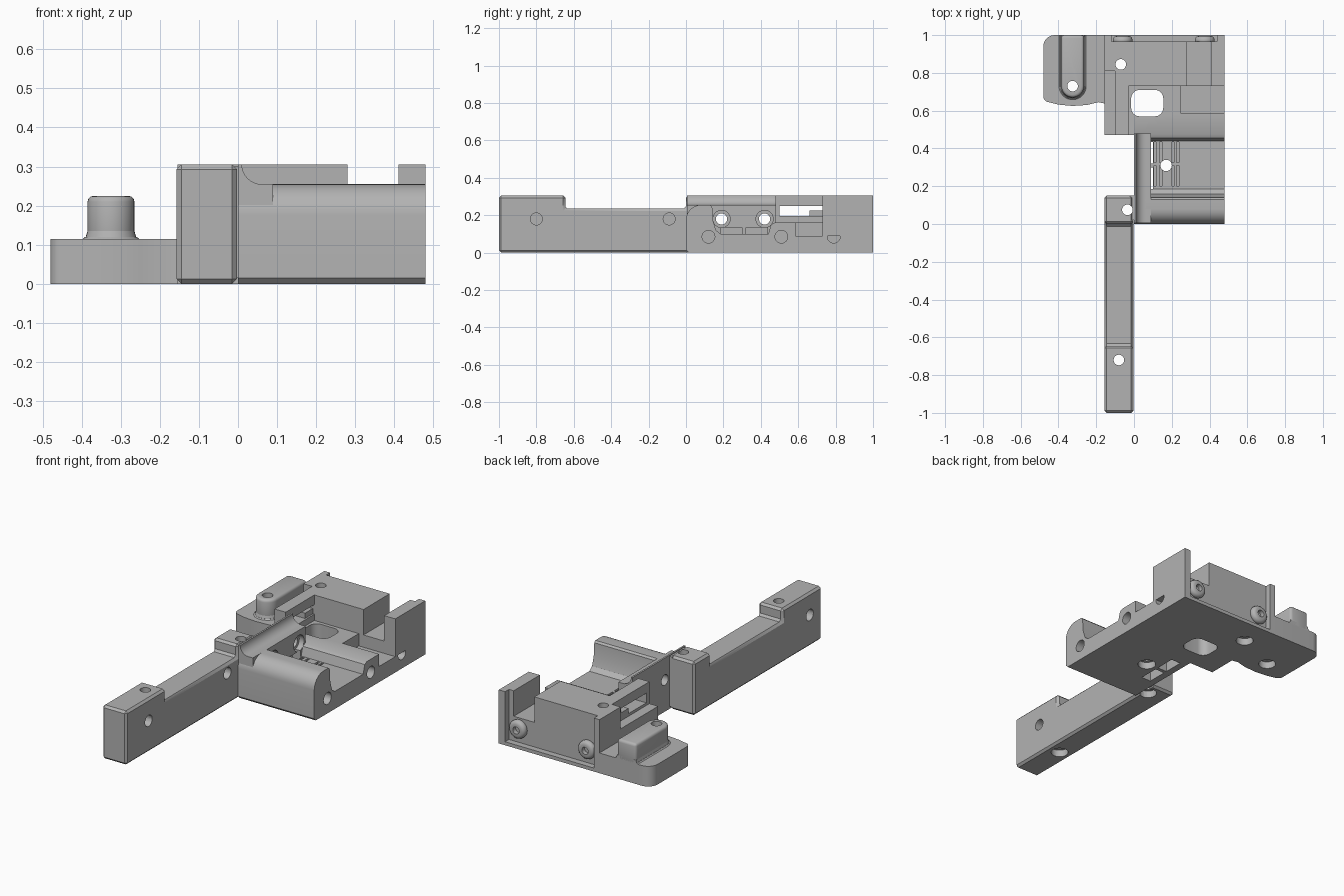
import bpy, bmesh, math
from mathutils import Vector

cube = bpy.data.objects.get("Cube")
if cube:
    bpy.data.objects.remove(cube, do_unlink=True)

grey = bpy.data.materials.new("matte grey")
grey.use_nodes = True
grey.diffuse_color = (0.45, 0.45, 0.45, 1)
grey.node_tree.nodes["Principled BSDF"].inputs["Base Color"].default_value = (0.45, 0.45, 0.45, 1)


def prism(name, pts, axis, lo, hi):
    """Extrude a 2D outline along an axis; outline uses the other two axes in order."""
    place = {"x": lambda p, t: (t, p[0], p[1]),
             "y": lambda p, t: (p[0], t, p[1]),
             "z": lambda p, t: (p[0], p[1], t)}[axis]
    bm = bmesh.new()
    face = bm.faces.new([bm.verts.new(place(p, lo)) for p in pts])
    top = bmesh.ops.extrude_face_region(bm, geom=[face])
    verts = [v for v in top["geom"] if isinstance(v, bmesh.types.BMVert)]
    bmesh.ops.translate(bm, verts=verts, vec=Vector(place((0, 0), hi - lo)))
    bmesh.ops.recalc_face_normals(bm, faces=bm.faces)
    mesh = bpy.data.meshes.new(name)
    bm.to_mesh(mesh)
    bm.free()
    mesh.materials.append(grey)
    ob = bpy.data.objects.new(name, mesh)
    bpy.context.collection.objects.link(ob)
    return ob


def box(name, x, y, z):
    return prism(name, [(x[0], y[0]), (x[1], y[0]), (x[1], y[1]), (x[0], y[1])], "z", *z)


def arc(cx, cy, r, a, b, n=8):
    return [(cx + r * math.cos(math.radians(a + (b - a) * i / n)),
             cy + r * math.sin(math.radians(a + (b - a) * i / n))) for i in range(n + 1)]


def rod(name, axis, c, r, lo, hi):
    return prism(name, arc(*c, r, 0, 360, 32)[:-1], axis, lo, hi)


def bore(axis, c, r, lo, hi):
    return rod("cutter", axis, c, r, lo, hi)


def bevel(ob, width, segments=1):
    mod = ob.modifiers.new("bevel", "BEVEL")
    mod.width, mod.segments = width, segments
    mod.limit_method, mod.angle_limit = "ANGLE", math.radians(50)


def finish(ob, cutters=()):
    """Cut the part, bake its modifiers and shade it."""
    for c in cutters:
        mod = ob.modifiers.new("cut", "BOOLEAN")
        mod.operation, mod.solver, mod.object = "DIFFERENCE", "EXACT", c
    deps = bpy.context.evaluated_depsgraph_get()
    mesh = bpy.data.meshes.new_from_object(ob.evaluated_get(deps))
    ob.modifiers.clear()
    ob.data = mesh
    for c in cutters:
        bpy.data.objects.remove(c, do_unlink=True)
    bpy.ops.object.select_all(action="DESELECT")
    ob.select_set(True)
    bpy.context.view_layer.objects.active = ob
    bpy.ops.object.shade_smooth_by_angle(angle=math.radians(32))


# Main body: rolled front, sunken floor, raised deck
profile = [(0.015, 0), (1, 0), (1, 0.02), (0.965, 0.02), (0.965, 0.16), (0.475, 0.16)]
profile += [(0.455, 0.15), (0.44, 0.1), (0.185, 0.1), (0.16, 0.12), (0.145, 0.17), (0.14, 0.245), (0.13, 0.255)]
profile += arc(0.08, 0.175, 0.08, 90, 180) + [(0, 0.015)]
body = prism("main_body", profile, "x", 0, 0.48)
cuts = [box("cutter", (0.25, 0.5), (0.585, 0.73), (0.09, 0.2))]
window = arc(0.11, 0.665, 0.045, 0, 90) + arc(0.03, 0.665, 0.045, 90, 180)
window += arc(0.03, 0.615, 0.045, 180, 270) + arc(0.11, 0.615, 0.045, 270, 360)
cuts.append(prism("cutter", window, "z", -0.1, 0.4))
cuts += [bore("z", (0.17, 0.31), 0.03, -0.1, 0.3), bore("z", (0.17, 0.31), 0.048, -0.1, 0.04)]
for y in (0.12, 0.51, 0.79):
    cuts.append(bore("x", (y, 0.085), 0.034, 0.38, 0.6))
for y in (0.185, 0.32):
    cuts.append(box("cutter", (0.04, 0.1), (y, y + 0.115), (-0.1, 0.135)))
for x in (0.105, 0.135, 0.2, 0.225):
    for y in (0.2, 0.325):
        cuts.append(box("cutter", (x, x + 0.012), (y, y + 0.11), (0.075, 0.2)))
finish(body, cuts)

# Thin side wall with a hollow shoulder and two cross holes
wall = prism("side_wall", [(0, 0.02), (0.09, 0.02), (0.09, 0.255)]
             + arc(0.06, 0.305, 0.05, 270, 180) + [(0, 0.305)], "y", 0.005, 0.48)
cuts = [box("cutter", (0.04, 0.2), (y, y + 0.115), (-0.1, 0.135)) for y in (0.185, 0.32)]
for y in (0.19, 0.42):
    cuts += [bore("x", (y, 0.18), 0.03, -0.1, 0.2), bore("x", (y, 0.18), 0.046, 0.06, 0.2)]
finish(wall, cuts)

# Long front arm with raised tip and corner block
arm = prism("front_arm", [(-1, 0), (0.15, 0), (0.15, 0.305), (0, 0.305), (0, 0.235),
                          (-0.645, 0.235), (-0.645, 0.305), (-1, 0.305)], "x", -0.157, -0.003)
bevel(arm, 0.012)
finish(arm)
cuts = []
for c in ((-0.08, -0.72), (-0.035, 0.075)):
    cuts += [bore("z", c, 0.028, -0.1, 0.4), bore("z", c, 0.046, -0.1, 0.04)]
cuts += [bore("x", (y, 0.18), 0.032, -0.06, 0.1) for y in (-0.8, -0.09)]
cuts.append(bore("x", (-0.89, 0.18), 0.032, -0.3, -0.11))
finish(arm, cuts)
link = box("arm_joint", (-0.02, 0.01), (0.02, 0.15), (0.015, 0.3))
finish(link, [bore("z", (-0.035, 0.075), 0.028, -0.1, 0.4), bore("z", (-0.035, 0.075), 0.046, -0.1, 0.04)])

# Rear left wall with outer ledge, long window and back recess
left = box("rear_left_wall", (-0.155, 0.001), (0.472, 1), (0, 0.305))
cuts = [box("cutter", (-0.2, -0.1), (0.4, 0.81), (0.18, 0.4)),
        box("cutter", (-0.03, 0.1), (0.4, 0.73), (0.16, 0.4)),
        box("cutter", (-0.3, 0.1), (0.5, 0.73), (0.195, 0.25)),
        box("cutter", (-0.12, 0.1), (0.965, 1.1), (0.02, 0.4)),
        prism("cutter", window, "z", -0.1, 0.4),
        bore("z", (-0.07, 0.845), 0.028, -0.1, 0.4), bore("z", (-0.07, 0.845), 0.046, -0.1, 0.04)]
finish(left, cuts)
stop = box("window_stop", (-0.1, -0.04), (0.66, 0.735), (0.19, 0.225))
finish(stop)

# Rear block and right wall with its thin back lip
finish(box("rear_block", (0, 0.28), (0.73, 0.965), (0.15, 0.305)))
finish(box("right_wall", (0.41, 0.48), (0.73, 0.965), (0.09, 0.305)))
finish(box("right_wall_lip", (0.44, 0.48), (0.96, 1), (0, 0.305)))

# Screw bosses on the back
for side, x in (("right", 0.375), ("left", -0.06)):
    boss = rod(side + "_screw_boss", "y", (x, 0.1), 0.052, 0.95, 0.995)
    bevel(boss, 0.02, 3)
    finish(boss)
    finish(boss, [bore("y", (x, 0.1), 0.02, 0.97, 1.1)])

# Side foot with rounded corners, and its raised post
outline = [(-0.14, 1)] + arc(-0.42, 0.94, 0.06, 90, 180) + arc(-0.45, 0.675, 0.03, 180, 250)
outline += [(-0.4, 0.632), (-0.325, 0.625), (-0.25, 0.63), (-0.19, 0.645), (-0.14, 0.635)]
foot = prism("side_foot", outline, "z", 0, 0.115)
finish(foot, [bore("z", (-0.325, 0.73), 0.028, -0.1, 0.3), bore("z", (-0.325, 0.73), 0.046, -0.1, 0.04)])
post = prism("foot_post", [(-0.265, 1), (-0.385, 1)] + arc(-0.325, 0.73, 0.06, 180, 360, 16), "z", 0.1, 0.225)
bevel(post, 0.015, 3)
finish(post)
finish(post, [bore("z", (-0.325, 0.73), 0.028, 0, 0.3)])
flare = [(0.078, 0.115), (0.066, 0.12), (0.06, 0.135)]
for (r0, z0), (r1, z1) in zip(flare, flare[1:]):
    skirt = prism("post_skirt", [(-0.325 + r0, 1), (-0.325 - r0, 1)]
                  + arc(-0.325, 0.73, r0, 180, 360, 16), "z", z0 - 0.005, z1)
    for v in skirt.data.vertices:
        if v.co.z > z1 - 0.001:
            v.co.x = -0.325 + (v.co.x + 0.325) * r1 / r0
            if v.co.y < 0.99:
                v.co.y = 0.73 + (v.co.y - 0.73) * r1 / r0
    finish(skirt, [bore("z", (-0.325, 0.73), 0.028, 0, 0.3)])
